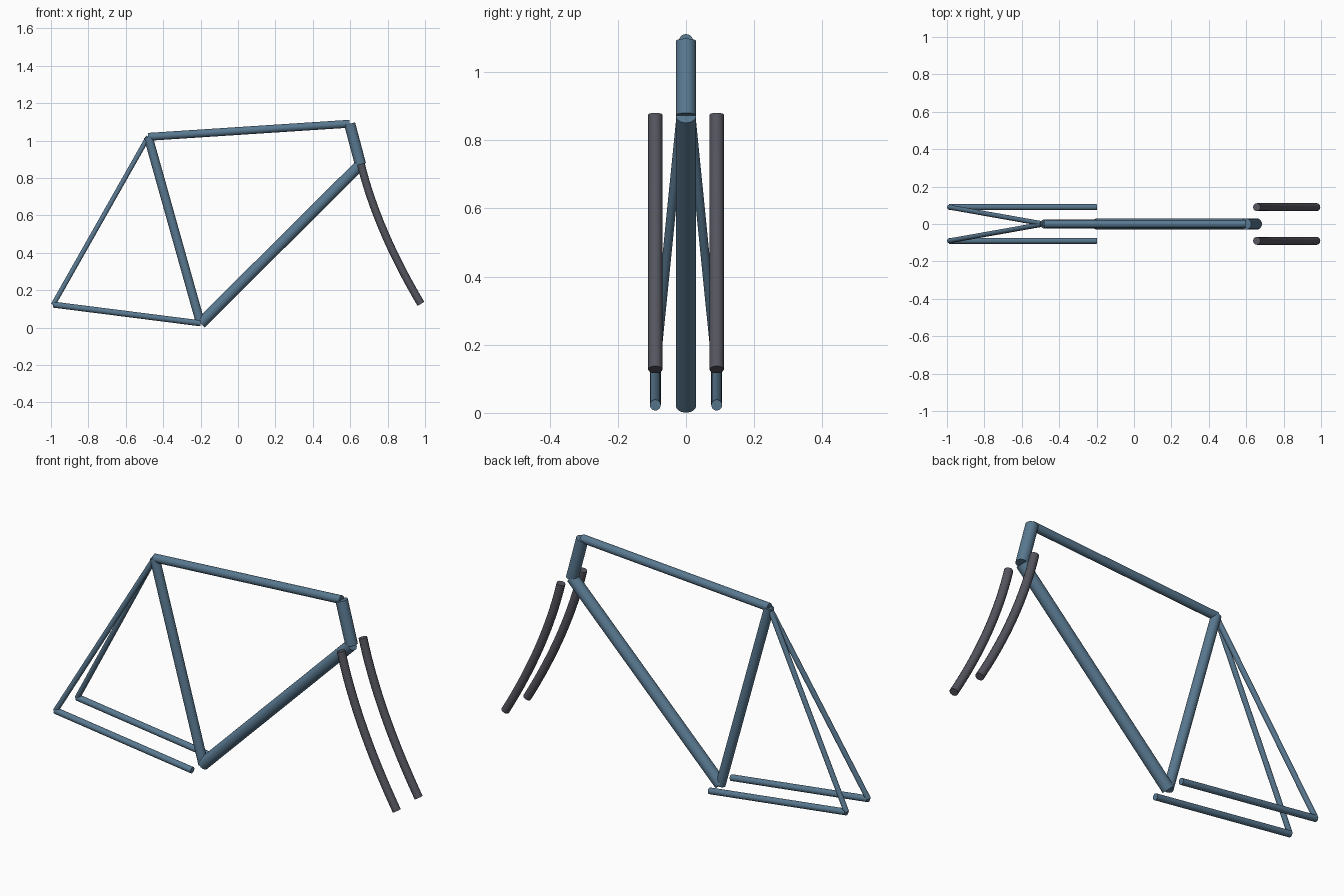
import bpy
from mathutils import Vector

if "Cube" in bpy.data.objects:
    bpy.data.objects.remove(bpy.data.objects["Cube"])


def material(name, color):
    m = bpy.data.materials.new(name)
    m.diffuse_color = color
    m.use_nodes = True
    m.node_tree.nodes["Principled BSDF"].inputs["Base Color"].default_value = m.diffuse_color
    return m


BLUE = material("frame_blue", (0.10, 0.19, 0.28, 1))
DARK = material("fork_dark", (0.09, 0.09, 0.115, 1))


def tube(name, a, b, r):
    """Straight capped tube between two points."""
    a, b = Vector(a), Vector(b)
    d = b - a
    bpy.ops.mesh.primitive_cylinder_add(
        vertices=24, radius=r, depth=d.length, location=(a + b) / 2,
        rotation=d.to_track_quat('Z', 'Y').to_euler())
    o = bpy.context.object
    o.name = name
    o.data.materials.append(BLUE)
    bpy.ops.object.shade_smooth_by_angle()


def fork_blade(name, y):
    """Curved, capped fork blade swept along a bezier."""
    start, mid, end = (Vector(p) for p in
                       ((0.657, y, 0.875), (0.745, y, 0.52), (0.978, y, 0.127)))
    c = bpy.data.curves.new(name, 'CURVE')
    c.dimensions = '3D'
    c.bevel_depth = 0.021
    c.bevel_resolution = 4
    c.resolution_u = 16
    c.use_fill_caps = True
    s = c.splines.new('BEZIER')
    s.bezier_points.add(1)
    for p, co in zip(s.bezier_points, (start, end)):
        p.handle_left_type = p.handle_right_type = 'FREE'
        p.co = co
        h = co.lerp(mid, 2 / 3)
        p.handle_left = h if co is end else co * 2 - h
        p.handle_right = h if co is start else co * 2 - h
    c.materials.append(DARK)
    o = bpy.data.objects.new(name, c)
    bpy.context.collection.objects.link(o)


# Joints of the frame
seat = (-0.48, 0, 1.02)
bottom = (-0.2, 0, 0.022)
head_top = (0.597, 0, 1.09)
head_low = (0.655, 0, 0.872)

# Main triangle
tube("seat_tube", bottom, seat, 0.024)
tube("top_tube", seat, head_top, 0.021)
tube("head_tube", head_low, head_top, 0.03)
tube("down_tube", bottom, head_low, 0.03)

# Paired rear stays and fork blades
for side, y in (("front", -0.09), ("back", 0.09)):
    axle = (-0.988, y, 0.123)
    tube("seat_stay_" + side, seat, axle, 0.013)
    tube("chain_stay_" + side, axle, (-0.2, y, 0.023), 0.016)
    fork_blade("fork_blade_" + side, y)
